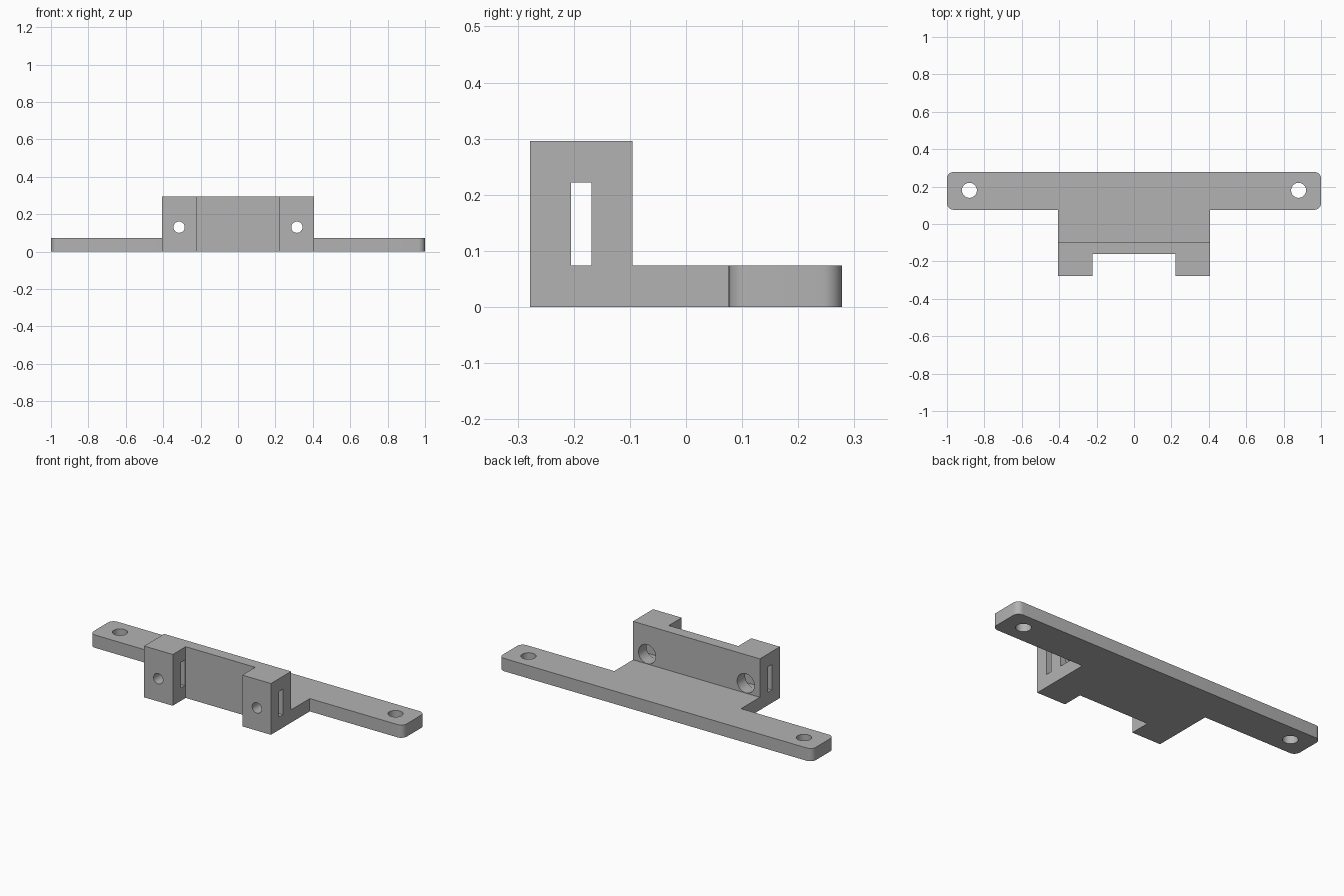
import bpy, bmesh, math
from mathutils import Matrix, Vector

cube = bpy.data.objects.get("Cube")
if cube:
    bpy.data.objects.remove(cube, do_unlink=True)

grey = bpy.data.materials.new("plain grey")
grey.use_nodes = True
GREY = (0.45, 0.45, 0.45, 1)
grey.diffuse_color = GREY
grey.node_tree.nodes["Principled BSDF"].inputs["Base Color"].default_value = GREY

BACK, FRONT = 0.278, -0.278
BAR_FRONT, WALL_BACK, NOTCH_BACK = 0.076, -0.095, -0.16
PLATE_H, WALL_H = 0.074, 0.296
HALF_W, NOTCH_W, CORNER = 0.405, 0.222, 0.035


def make_object(name, bm):
    bmesh.ops.recalc_face_normals(bm, faces=bm.faces)
    mesh = bpy.data.meshes.new(name)
    bm.to_mesh(mesh)
    bm.free()
    mesh.materials.append(grey)
    obj = bpy.data.objects.new(name, mesh)
    bpy.context.collection.objects.link(obj)
    return obj


def prism(name, half, height):
    """Extrude an outline given by its +x half, mirrored to -x."""
    points = half + [(-x, y) for x, y in reversed(half)]
    bm = bmesh.new()
    face = bm.faces.new([bm.verts.new((x, y, 0)) for x, y in points])
    top = bmesh.ops.extrude_face_region(bm, geom=[face])["geom"]
    verts = [v for v in top if isinstance(v, bmesh.types.BMVert)]
    bmesh.ops.translate(bm, verts=verts, vec=(0, 0, height))
    return make_object(name, bm)


def box(name, low, high):
    low, high = Vector(low), Vector(high)
    bm = bmesh.new()
    matrix = Matrix.Translation((low + high) / 2) @ Matrix.Diagonal((*(high - low), 1))
    bmesh.ops.create_cube(bm, size=1, matrix=matrix)
    return make_object(name, bm)


def rod(name, centre, radius, length, along_y=False):
    bm = bmesh.new()
    turn = Matrix.Rotation(math.pi / 2 if along_y else 0, 4, "X")
    bmesh.ops.create_cone(bm, cap_ends=True, segments=48, radius1=radius, radius2=radius,
                          depth=length, matrix=Matrix.Translation(centre) @ turn)
    return make_object(name, bm)


def combine(target, other, operation):
    """Apply a boolean to the target and discard the helper."""
    mod = target.modifiers.new("boolean", "BOOLEAN")
    mod.operation, mod.object, mod.solver = operation, other, "EXACT"
    bpy.context.view_layer.objects.active = target
    bpy.ops.object.modifier_apply(modifier=mod.name)
    bpy.data.objects.remove(other, do_unlink=True)


def arc(cx, cy, start):
    angles = [math.radians(start + 90 * i / 8) for i in range(9)]
    return [(cx + CORNER * math.cos(a), cy + CORNER * math.sin(a)) for a in angles]


# Flat plate: long rounded mounting bar with a tongue running under the wall
outline = [(HALF_W, -0.12), (HALF_W, BAR_FRONT)]
outline += arc(1 - CORNER, BAR_FRONT + CORNER, -90)
outline += arc(1 - CORNER, BACK - CORNER, 0)
bracket = prism("mounting_bracket", outline, PLATE_H)

# Upright wall with a block at each end
wall = prism("upright_wall", [(NOTCH_W, NOTCH_BACK), (NOTCH_W, FRONT),
                              (HALF_W, FRONT), (HALF_W, WALL_BACK)], WALL_H)
combine(bracket, wall, "UNION")

for side in (-1, 1):
    # Mounting hole in the bar end
    combine(bracket, rod("bar_hole", (side * 0.88, 0.18, 0.04), 0.04, 0.3), "DIFFERENCE")
    # Side slot through the end block
    xs = sorted((side * (NOTCH_W - 0.03), side * 0.5))
    combine(bracket, box("side_slot", (xs[0], -0.205, PLATE_H), (xs[1], -0.168, 0.222)),
            "DIFFERENCE")
    # Screw hole with a wider bore from the back
    combine(bracket, rod("screw_hole", (side * 0.315, -0.19, 0.131), 0.03, 0.4, True),
            "DIFFERENCE")
    combine(bracket, rod("screw_bore", (side * 0.315, -0.08, 0.131), 0.055, 0.2, True),
            "DIFFERENCE")

# Smooth curved surfaces, sharp edges elsewhere
bpy.ops.object.select_all(action="DESELECT")
bracket.select_set(True)
bpy.context.view_layer.objects.active = bracket
bpy.ops.object.shade_smooth_by_angle(angle=math.radians(30))
